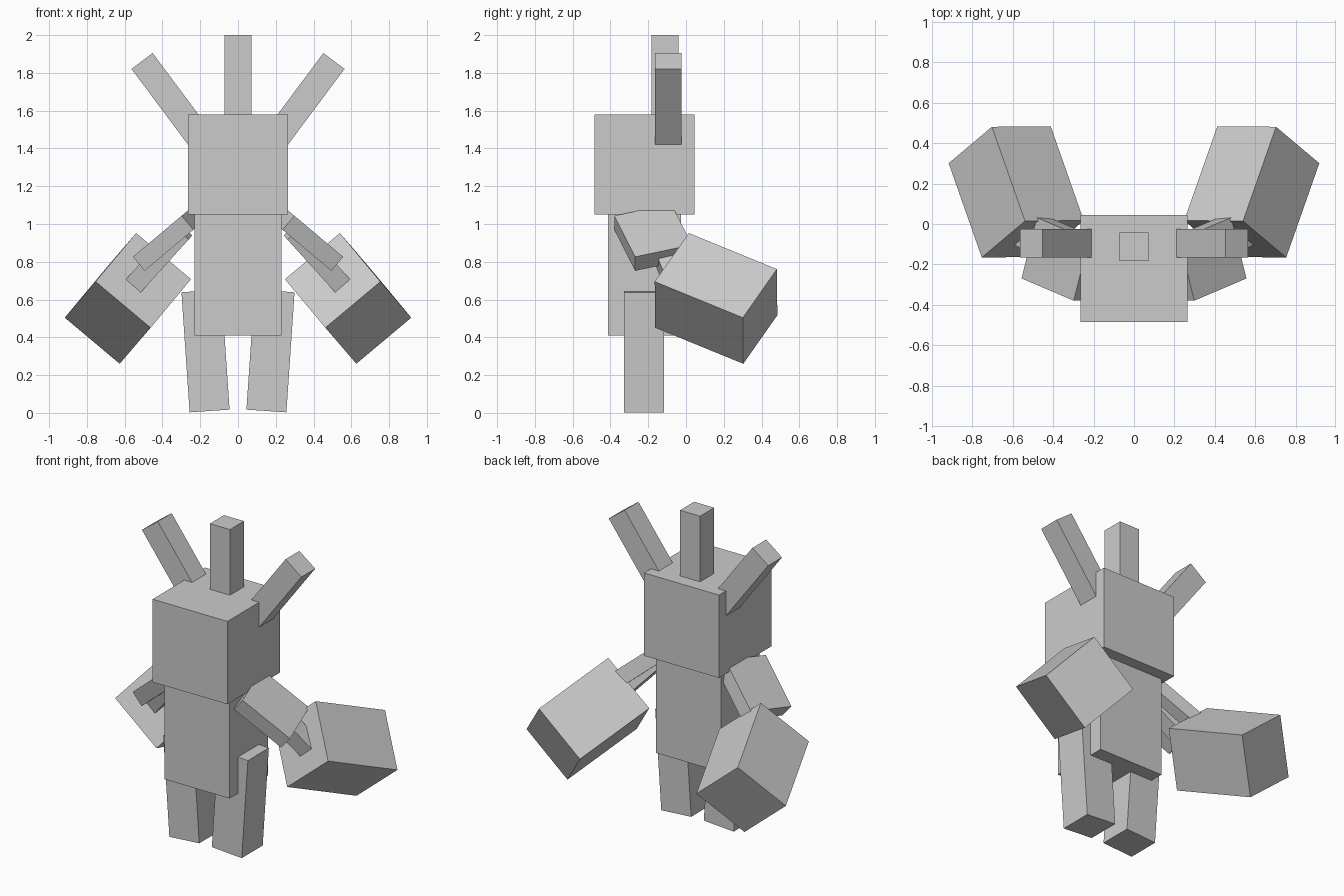
import bpy
from mathutils import Vector, Matrix

if "Cube" in bpy.data.objects:
    bpy.data.objects.remove(bpy.data.objects["Cube"])


def box(name, size, center, x_axis=(1, 0, 0), z_axis=(0, 0, 1)):
    """Box with its local x and z directions given as vectors."""
    z = Vector(z_axis).normalized()
    x = Vector(x_axis)
    x = (x - z * x.dot(z)).normalized()
    y = z.cross(x)
    bpy.ops.mesh.primitive_cube_add(size=1)
    ob = bpy.context.object
    ob.name = name
    rot = Matrix((x, y, z)).transposed().to_4x4()
    ob.data.transform(Matrix.Translation(center) @ rot @ Matrix.Diagonal((*size, 1)))
    return ob


def pair(name, size, center, x_axis=(1, 0, 0), z_axis=(0, 0, 1)):
    """The same box on both sides of x = 0."""
    for side, s in (("right", 1), ("left", -1)):
        flip = Vector((s, 1, 1))
        box(f"{name}_{side}", size, Vector(center) * flip,
            Vector(x_axis) * flip, Vector(z_axis) * flip)


# Head and torso
box("head", (0.53, 0.53, 0.53), (0, -0.22, 1.315))
box("torso", (0.46, 0.385, 0.64), (0, -0.22, 0.73))

# Head spikes: one upright, two splayed
box("middle_spike", (0.142, 0.142, 0.53), (0, -0.112, 1.735))
spike = Vector((0.598, 0, 0.801))
tip = Vector((0.508, -0.095, 1.863))
pair("side_spike", (0.14, 0.14, 0.56), tip - spike * 0.28, (0.801, 0, -0.598), spike)

# Legs
pair("leg", (0.212, 0.212, 0.637), (0.172, -0.222, 0.328), z_axis=(0.068, 0, 0.998))

# Flat shoulder plates sloping down and back
u, n = Vector((0.724, 0.31, -0.612)), Vector((0.644, 0, 0.765))
v = n.cross(u).normalized()
pair("upper_arm", (0.355, 0.317, 0.097),
     Vector((0.299, -0.379, 1.043)) + u * 0.177 + v * 0.158 - n * 0.048, u, n)

# Thin forearms
w, m = Vector((0.64, 0.28, -0.715)).normalized(), Vector((0.74, 0, 0.67))
fv = m.cross(w).normalized()
pair("forearm", (0.5, 0.105, 0.105),
     Vector((0.558, -0.103, 0.667)) + fv * 0.053 - w * 0.15, w, m)

# Large blocky hands
pair("hand", (0.38, 0.38, 0.53), (0.583, 0.159, 0.606),
     (0.293, 0, 0.244), (0.164, 0.467, -0.191))
